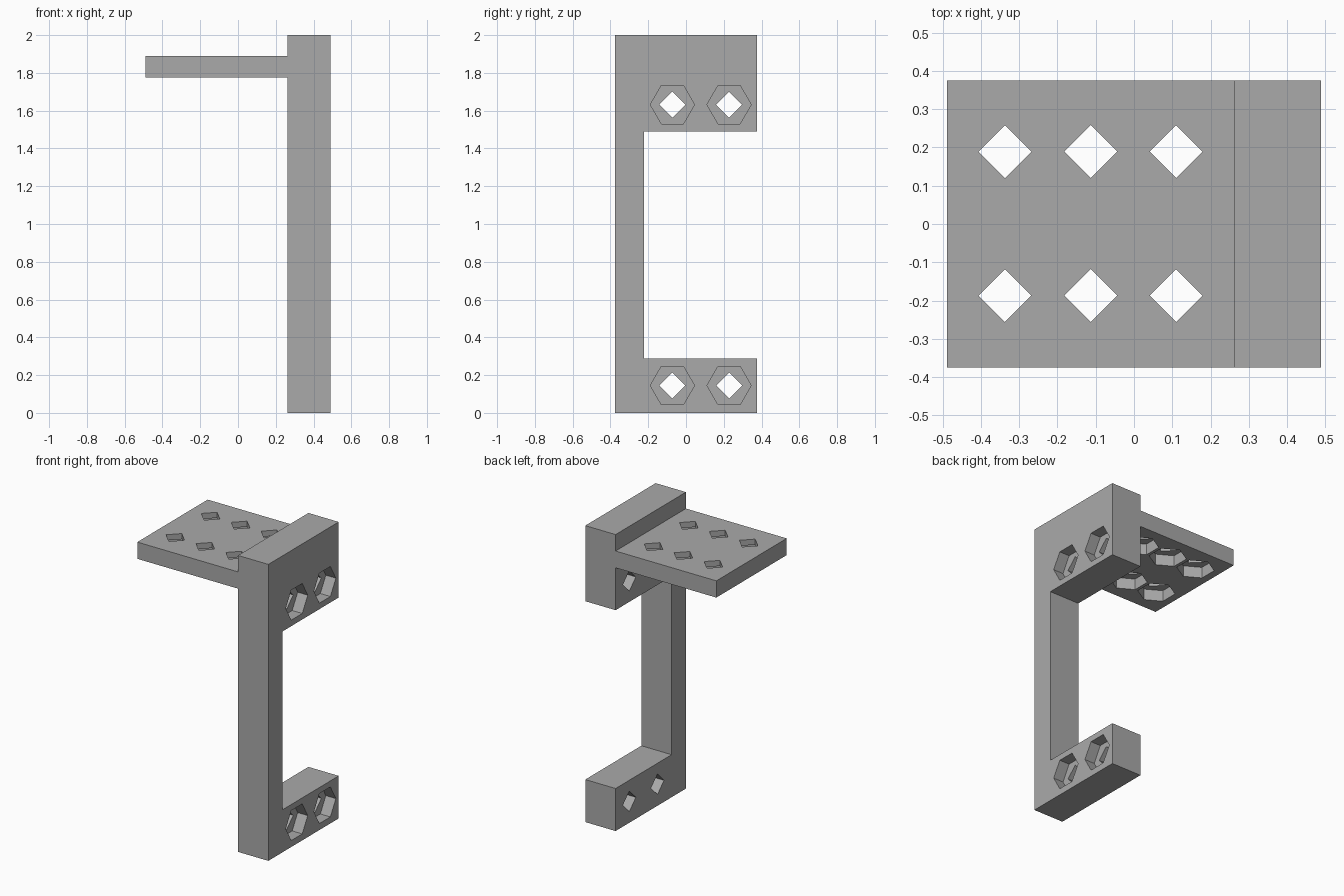
import bpy, bmesh
from math import cos, sin, tau
from mathutils import Matrix

if "Cube" in bpy.data.objects:
    bpy.data.objects.remove(bpy.data.objects["Cube"], do_unlink=True)

COLOUR = (0.4, 0.4, 0.4, 1)
grey = bpy.data.materials.new("plain grey")
grey.use_nodes = True
grey.diffuse_color = COLOUR
grey.node_tree.nodes["Principled BSDF"].inputs["Base Color"].default_value = COLOUR

X0, X1 = 0.263, 0.489      # upright thickness
Y = 0.375                  # half depth of the whole bracket
PLATE_Z, PLATE_TOP = 1.776, 1.889
HOLE_R, NUT_R, NUT_DEPTH = 0.069, 0.117, 0.075


def polygon(centre, radius, sides):
    """Corners of a regular polygon with one corner along u."""
    u, v = centre
    return [(u + radius * cos(tau * i / sides), v + radius * sin(tau * i / sides))
            for i in range(sides)]


def drilled_slab(name, outline, centres, thickness, frame):
    """Slab with bolt holes that widen into nut pockets on its w = 0 face."""
    bm = bmesh.new()

    def ring(points, w):
        verts = [bm.verts.new((u, v, w)) for u, v in points]
        for a, b in zip(verts, verts[1:] + verts[:1]):
            bm.edges.new((a, b))
        return verts

    def wall(lower, upper):
        for i in range(len(lower)):
            bm.faces.new((lower[i - 1], lower[i], upper[i], upper[i - 1]))

    def fill(rings):
        edges = [bm.edges.get((r[i - 1], r[i])) for r in rings for i in range(len(r))]
        bmesh.ops.triangle_fill(bm, use_beauty=True, edges=edges, normal=(0, 0, 1))

    near, far = [ring(outline, 0)], [ring(outline, -thickness)]
    wall(far[0], near[0])
    for centre in centres:
        mouth, floor = [ring(polygon(centre, NUT_R, 6), w) for w in (0, -NUT_DEPTH)]
        bolt, back = [ring(polygon(centre, HOLE_R, 4), w)
                      for w in (-NUT_DEPTH, -thickness)]
        wall(floor, mouth)
        wall(back, bolt)
        fill([floor, bolt])
        near.append(mouth)
        far.append(back)
    fill(near)
    fill(far)

    bmesh.ops.transform(bm, matrix=frame, verts=bm.verts[:])
    bmesh.ops.recalc_face_normals(bm, faces=bm.faces[:])
    mesh = bpy.data.meshes.new(name)
    bm.to_mesh(mesh)
    bm.free()
    mesh.materials.append(grey)
    obj = bpy.data.objects.new(name, mesh)
    bpy.context.scene.collection.objects.link(obj)


# C-shaped upright: u is y, v is z, pockets face +x
upright_frame = Matrix(((0, 0, 1, X1), (1, 0, 0, 0), (0, 1, 0, 0), (0, 0, 0, 1)))
upright_outline = [(-Y, 0), (Y, 0), (Y, 0.287), (-0.222, 0.287),
                   (-0.222, 1.49), (Y, 1.49), (Y, 2), (-Y, 2)]
upright_holes = [(y, z) for z in (0.145, 1.632) for y in (-0.072, 0.228)]
drilled_slab("upright", upright_outline, upright_holes, X1 - X0, upright_frame)

# Shelf plate: u is y, v is x, pockets face down
plate_frame = Matrix(((0, 1, 0, 0), (1, 0, 0, 0), (0, 0, -1, PLATE_Z), (0, 0, 0, 1)))
plate_outline = [(-Y, -X1), (Y, -X1), (Y, X0), (-Y, X0)]
plate_holes = [(y, x) for x in (-0.337, -0.113, 0.11) for y in (-0.187, 0.189)]
drilled_slab("shelf_plate", plate_outline, plate_holes, PLATE_TOP - PLATE_Z, plate_frame)
